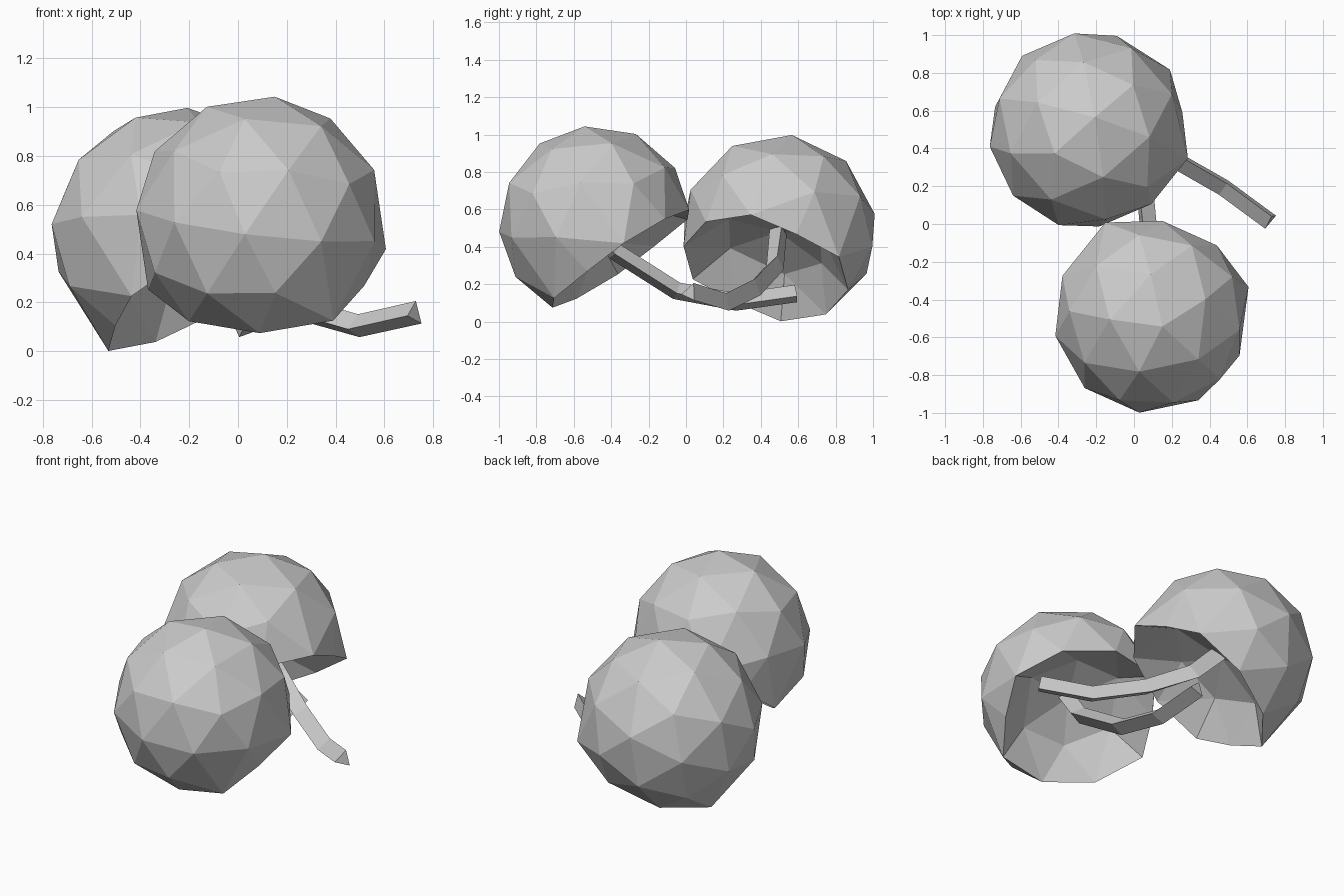
import bpy, bmesh, math
from mathutils import Vector, Matrix

if "Cube" in bpy.data.objects:
    bpy.data.objects.remove(bpy.data.objects["Cube"])


def make_object(name, bm):
    bmesh.ops.recalc_face_normals(bm, faces=bm.faces)
    mesh = bpy.data.meshes.new(name)
    bm.to_mesh(mesh)
    bm.free()
    obj = bpy.data.objects.new(name, mesh)
    bpy.context.collection.objects.link(obj)
    return obj


def fruit(name, center, opening, side, radius, height):
    """Low-poly ball with a stem hollow pushed in around one edge midpoint."""
    bm = bmesh.new()
    bmesh.ops.create_icosphere(bm, subdivisions=2, radius=1)
    bm.transform(Matrix.Rotation(-math.atan(0.618034), 4, 'Y'))
    for v in bm.verts:
        if v.co.z < -0.95:            # bottom of the hollow
            v.co.z = 0.0
        elif v.co.z < -0.7:           # inner ring of the hollow
            v.co.z = -0.12
        elif v.co.z < -0.2:           # nearly flat rim
            v.co.z = -0.46
    # local -z points out of the hollow, local x across the rim
    z = -Vector(opening).normalized()
    x = Vector(side)
    x = (x - z * x.dot(z)).normalized()
    y = z.cross(x)
    rot = Matrix((x, y, z)).transposed().to_4x4()
    scale = Matrix.Diagonal((radius, radius, height, 1))
    bm.transform(Matrix.Translation(center) @ rot @ scale)
    return make_object(name, bm)


def stem(name, points, radius):
    """Three-sided rod swept along a path."""
    bm = bmesh.new()
    pts = [Vector(p) for p in points]
    rings = []
    for i, p in enumerate(pts):
        t = (pts[min(i + 1, len(pts) - 1)] - pts[max(i - 1, 0)]).normalized()
        side = t.cross(Vector((0, 0, 1))).normalized()
        up = side.cross(t)
        rings.append([bm.verts.new(p + radius * (side * math.cos(a) + up * math.sin(a)))
                      for a in (math.radians(110 + 120 * k) for k in range(3))])
    for a, b in zip(rings, rings[1:]):
        for k in range(3):
            n = (k + 1) % 3
            bm.faces.new((a[k], a[n], b[n], b[k]))
    bm.faces.new(rings[0])
    bm.faces.new(rings[-1])
    return make_object(name, bm)


# Two fruits
back_out = Vector((0.51, -0.285, -0.812))
back_y = Vector((0.73, 0.31, 0.34))
fruit("front_fruit", (0.09, -0.485, 0.53), (0.12, 0.57, -0.81),
      (-0.34, -0.58, -0.47), 0.52, 0.52)
fruit("back_fruit", (-0.245, 0.495, 0.48), back_out,
      back_out.cross(back_y), 0.53, 0.52)

# Crossing stems
stem("front_stem", [(0.10, -0.49, 0.53), (0.10, -0.38, 0.37), (0.07, -0.05, 0.16),
                    (0.04, 0.27, 0.10), (0.02, 0.59, 0.145)], 0.055)
stem("back_stem", [(-0.22, 0.50, 0.50), (-0.04, 0.48, 0.31), (0.20, 0.36, 0.18),
                   (0.48, 0.20, 0.10), (0.725, 0.02, 0.155)], 0.055)
